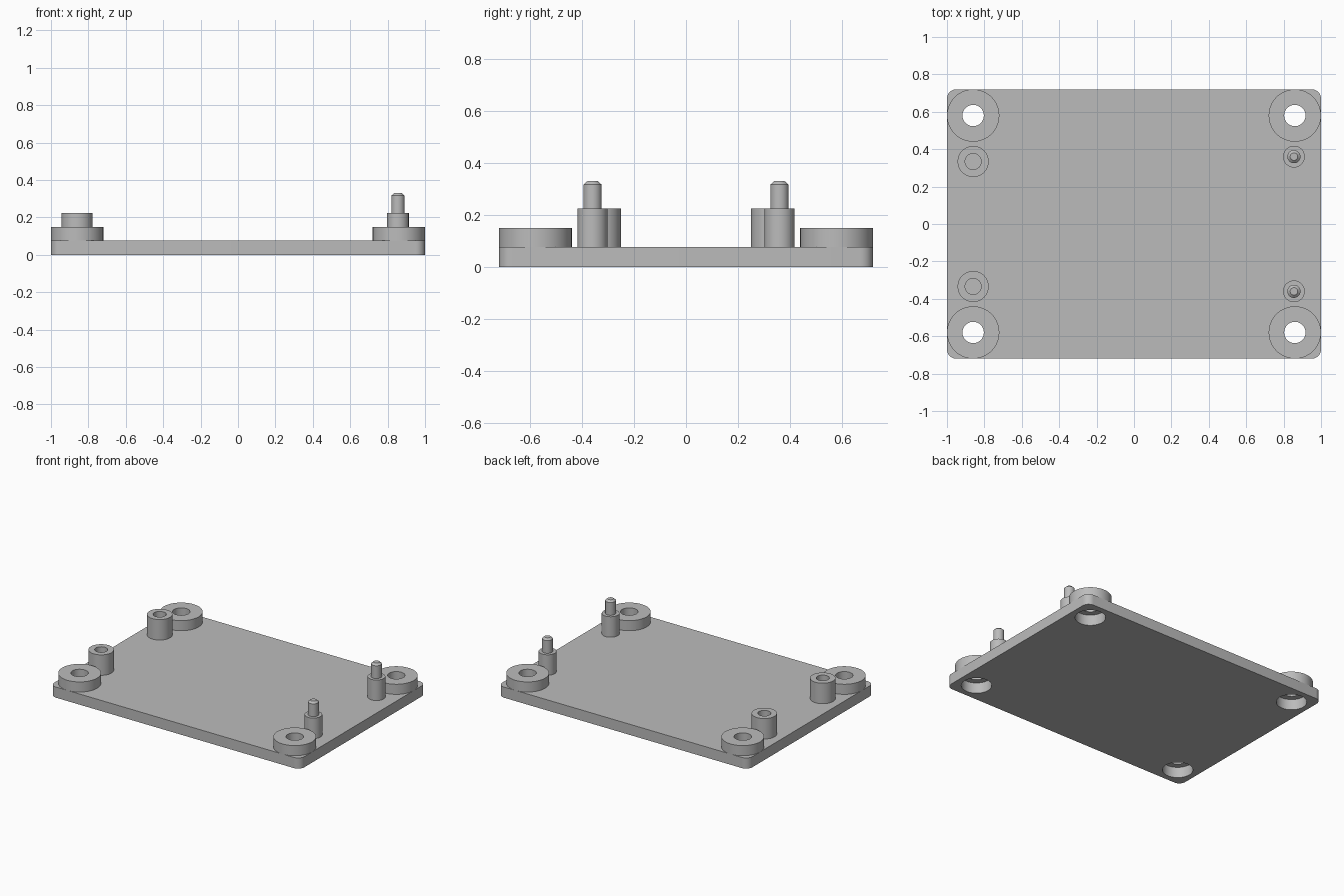
import bpy
import bmesh
from math import cos, sin, pi, radians

cube = bpy.data.objects.get("Cube")
if cube:
    bpy.data.objects.remove(cube, do_unlink=True)

PLATE_X, PLATE_Y, PLATE_TOP = 1.0, 0.72, 0.077
CORNER = 0.05
BOSS_X, BOSS_Y, BOSS_R, BOSS_TOP = 0.86, 0.58, 0.14, 0.15
BORE_R, RECESS_R = 0.057, 0.1
POST_TOP = 0.225
SEGMENTS = 64

grey = bpy.data.materials.new("plain grey")
grey.use_nodes = True
grey.diffuse_color = (0.5, 0.5, 0.5, 1)
grey.node_tree.nodes["Principled BSDF"].inputs["Base Color"].default_value = grey.diffuse_color


def finish(bm, name, location=(0, 0, 0)):
    bmesh.ops.recalc_face_normals(bm, faces=bm.faces)
    mesh = bpy.data.meshes.new(name)
    bm.to_mesh(mesh)
    bm.free()
    mesh.materials.append(grey)
    obj = bpy.data.objects.new(name, mesh)
    bpy.context.collection.objects.link(obj)
    obj.location = location
    bpy.ops.object.select_all(action="DESELECT")
    obj.select_set(True)
    bpy.context.view_layer.objects.active = obj
    bpy.ops.object.shade_smooth_by_angle(angle=radians(30))
    return obj


def lathe(name, profile, x, y):
    """Spin a (radius, height) profile about a vertical axis."""
    bm = bmesh.new()
    verts = [bm.verts.new((r, 0, z)) for r, z in profile]
    edges = [bm.edges.new(pair) for pair in zip(verts, verts[1:])]
    bmesh.ops.spin(bm, geom=verts + edges, cent=(0, 0, 0), axis=(0, 0, 1),
                   angle=2 * pi, steps=SEGMENTS, use_duplicate=False)
    bmesh.ops.remove_doubles(bm, verts=bm.verts, dist=0.0001)
    return finish(bm, name, (x, y, 0))


def arc(cx, cy, radius, start, sweep, steps):
    return [(cx + radius * cos(start + sweep * i / steps),
             cy + radius * sin(start + sweep * i / steps)) for i in range(steps + 1)]


def add_loop(bm, points):
    verts = [bm.verts.new((x, y, 0)) for x, y in points]
    return [bm.edges.new((v, verts[i - 1])) for i, v in enumerate(verts)]


# Base plate: rounded rectangle with four round openings
bm = bmesh.new()
outline = []
for i, (sx, sy) in enumerate([(1, 1), (-1, 1), (-1, -1), (1, -1)]):
    outline += arc(sx * (PLATE_X - CORNER), sy * (PLATE_Y - CORNER),
                   CORNER, i * pi / 2, pi / 2, 8)
edges = add_loop(bm, outline)
for sx in (-1, 1):
    for sy in (-1, 1):
        edges += add_loop(bm, arc(sx * BOSS_X, sy * BOSS_Y, RECESS_R, 0, 2 * pi, SEGMENTS)[:-1])
bmesh.ops.triangle_fill(bm, edges=edges, use_beauty=True, normal=(0, 0, 1))
extruded = bmesh.ops.extrude_face_region(bm, geom=bm.faces[:], use_keep_orig=True)
top = [g for g in extruded["geom"] if isinstance(g, bmesh.types.BMVert)]
bmesh.ops.translate(bm, verts=top, vec=(0, 0, PLATE_TOP))
finish(bm, "base_plate")

# Corner bosses: bored through, with the wider recess ending underneath
boss = [(RECESS_R, PLATE_TOP), (BORE_R, PLATE_TOP), (BORE_R, BOSS_TOP),
        (BOSS_R, BOSS_TOP), (BOSS_R, PLATE_TOP)]
# Hollow standoffs with a blind hole
standoff = [(0, 0.08), (0.043, 0.08), (0.043, POST_TOP),
            (0.083, POST_TOP), (0.083, PLATE_TOP)]
# Stepped locating posts with a chamfered pin
post = [(0.058, PLATE_TOP), (0.058, POST_TOP), (0.035, POST_TOP),
        (0.035, 0.317), (0.02, 0.33), (0, 0.33)]

for side, sy in (("front", -1), ("back", 1)):
    lathe(side + "_right_boss", boss, -BOSS_X, sy * BOSS_Y)
    lathe(side + "_left_boss", boss, BOSS_X, sy * BOSS_Y)
    lathe(side + "_standoff", standoff, -BOSS_X, sy * 0.334)
    lathe(side + "_locating_post", post, 0.855, sy * 0.36)
